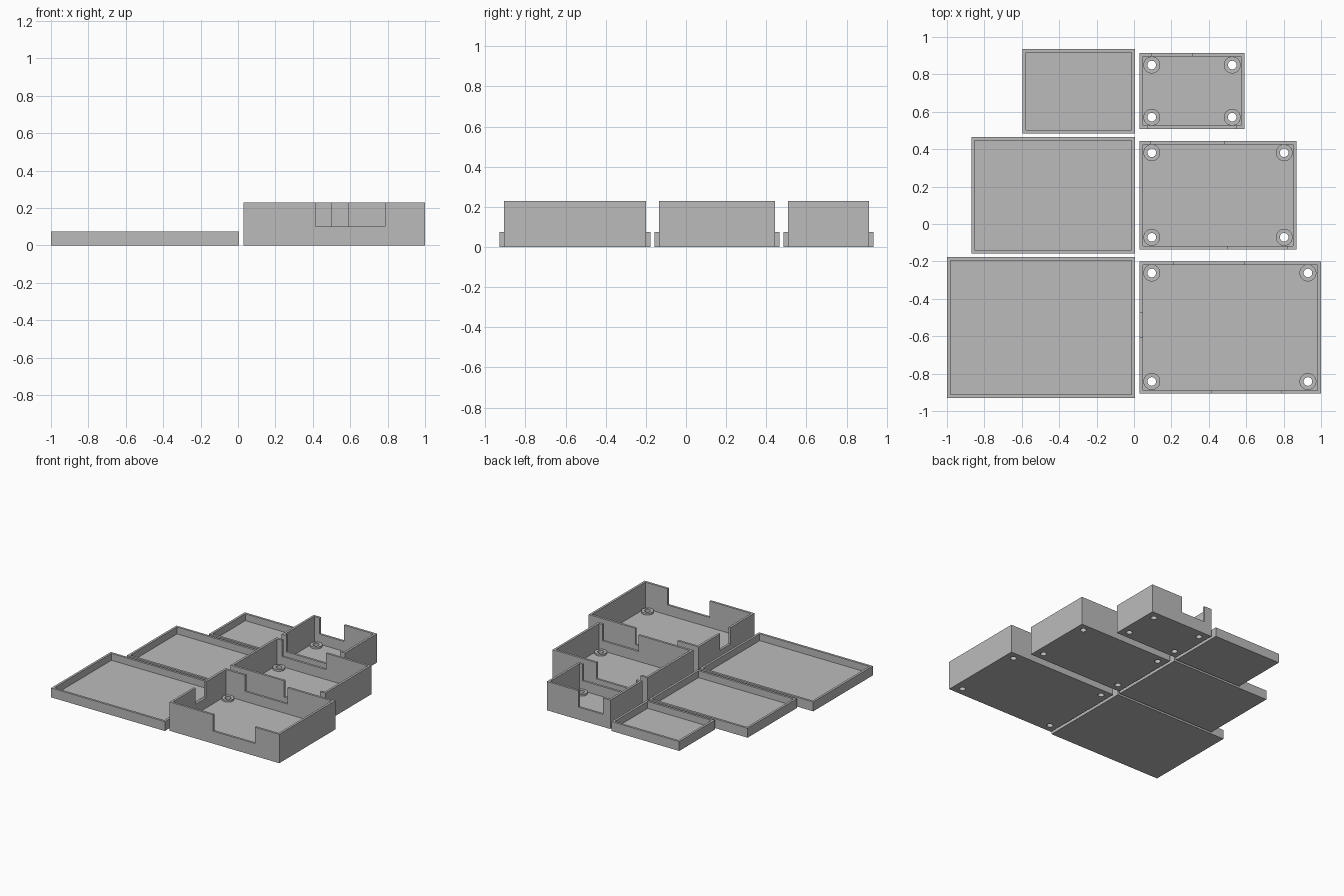
import bpy, bmesh
from mathutils import Matrix

if "Cube" in bpy.data.objects:
    bpy.data.objects.remove(bpy.data.objects["Cube"])

WALL, FLOOR = 0.018, 0.02
BOX_H, LID_H, NOTCH_Z = 0.23, 0.075, 0.10
POST_R, HOLE_R, POST_TOP = 0.045, 0.023, 0.035

grey = bpy.data.materials.new("plain grey")
grey.diffuse_color = (0.5, 0.5, 0.5, 1)
grey.use_nodes = True
grey.node_tree.nodes["Principled BSDF"].inputs["Base Color"].default_value = grey.diffuse_color


def new_object(name, bm):
    mesh = bpy.data.meshes.new(name)
    bm.to_mesh(mesh)
    bm.free()
    mesh.materials.append(grey)
    ob = bpy.data.objects.new(name, mesh)
    bpy.context.collection.objects.link(ob)
    return ob


def block(name, x0, x1, y0, y1, z0, z1):
    bm = bmesh.new()
    m = Matrix.Translation(((x0 + x1) / 2, (y0 + y1) / 2, (z0 + z1) / 2))
    m = m @ Matrix.Diagonal((x1 - x0, y1 - y0, z1 - z0, 1))
    bmesh.ops.create_cube(bm, size=1, matrix=m)
    return new_object(name, bm)


def cylinder(name, x, y, r, z0, z1):
    bm = bmesh.new()
    bmesh.ops.create_cone(bm, cap_ends=True, segments=32, radius1=r, radius2=r,
                          depth=z1 - z0, matrix=Matrix.Translation((x, y, (z0 + z1) / 2)))
    return new_object(name, bm)


def cut(ob, cutters):
    """Subtract the cutters, apply the result and remove the cutters."""
    for c in cutters:
        c.hide_render = True
        mod = ob.modifiers.new("cut", 'BOOLEAN')
        mod.operation, mod.solver, mod.object = 'DIFFERENCE', 'EXACT', c
    dg = bpy.context.evaluated_depsgraph_get()
    mesh = bpy.data.meshes.new_from_object(ob.evaluated_get(dg))
    ob.modifiers.clear()
    ob.data = mesh
    for c in cutters:
        bpy.data.objects.remove(c)


def smooth(ob):
    bpy.ops.object.select_all(action='DESELECT')
    ob.select_set(True)
    bpy.context.view_layer.objects.active = ob
    bpy.ops.object.shade_smooth_by_angle(angle=0.6)


def tray(name, x0, x1, y0, y1, h):
    ob = block(name, x0, x1, y0, y1, 0, h)
    cut(ob, [block("cavity", x0 + WALL, x1 - WALL, y0 + WALL, y1 - WALL, FLOOR, h + 0.1)])
    return ob


def case(size, x0, x1, y0, y1, post_x, post_y, front, back, left=None):
    """Open box with wall notches, drilled floor and ring posts."""
    ob = tray(size + "_box", x0, x1, y0, y1, BOX_H)
    e, top = 0.01, BOX_H + 0.1
    cutters = [block("notch", *front, y0 - e, y0 + WALL + e, NOTCH_Z, top),
               block("notch", *back, y1 - WALL - e, y1 + e, NOTCH_Z, top)]
    if left:
        cutters.append(block("notch", x0 - e, x0 + WALL + e, *left, NOTCH_Z, top))
    for x in post_x:
        for y in post_y:
            cutters.append(cylinder("drill", x, y, HOLE_R, -0.05, 0.08))
            post = cylinder(size + "_screw_post", x, y, POST_R, FLOOR, POST_TOP)
            cut(post, [cylinder("drill", x, y, HOLE_R, -0.05, 0.08)])
            smooth(post)
    cut(ob, cutters)
    smooth(ob)


# Shallow lids
tray("large_lid", -1.0, 0.005, -0.93, -0.177, LID_H)
tray("medium_lid", -0.87, 0.005, -0.157, 0.465, LID_H)
tray("small_lid", -0.595, 0.005, 0.485, 0.935, LID_H)

# Deep boxes
case("large", 0.03, 1.0, -0.907, -0.2, (0.095, 0.93), (-0.262, -0.842),
     (0.415, 0.785), (0.215, 0.588), (-0.605, -0.475))
case("medium", 0.03, 0.868, -0.135, 0.443, (0.095, 0.803), (0.381, -0.071),
     (0.503, 0.82), (0.09, 0.48))
case("small", 0.03, 0.59, 0.508, 0.913, (0.095, 0.525), (0.85, 0.571),
     (0.075, 0.545), (0.095, 0.31))
